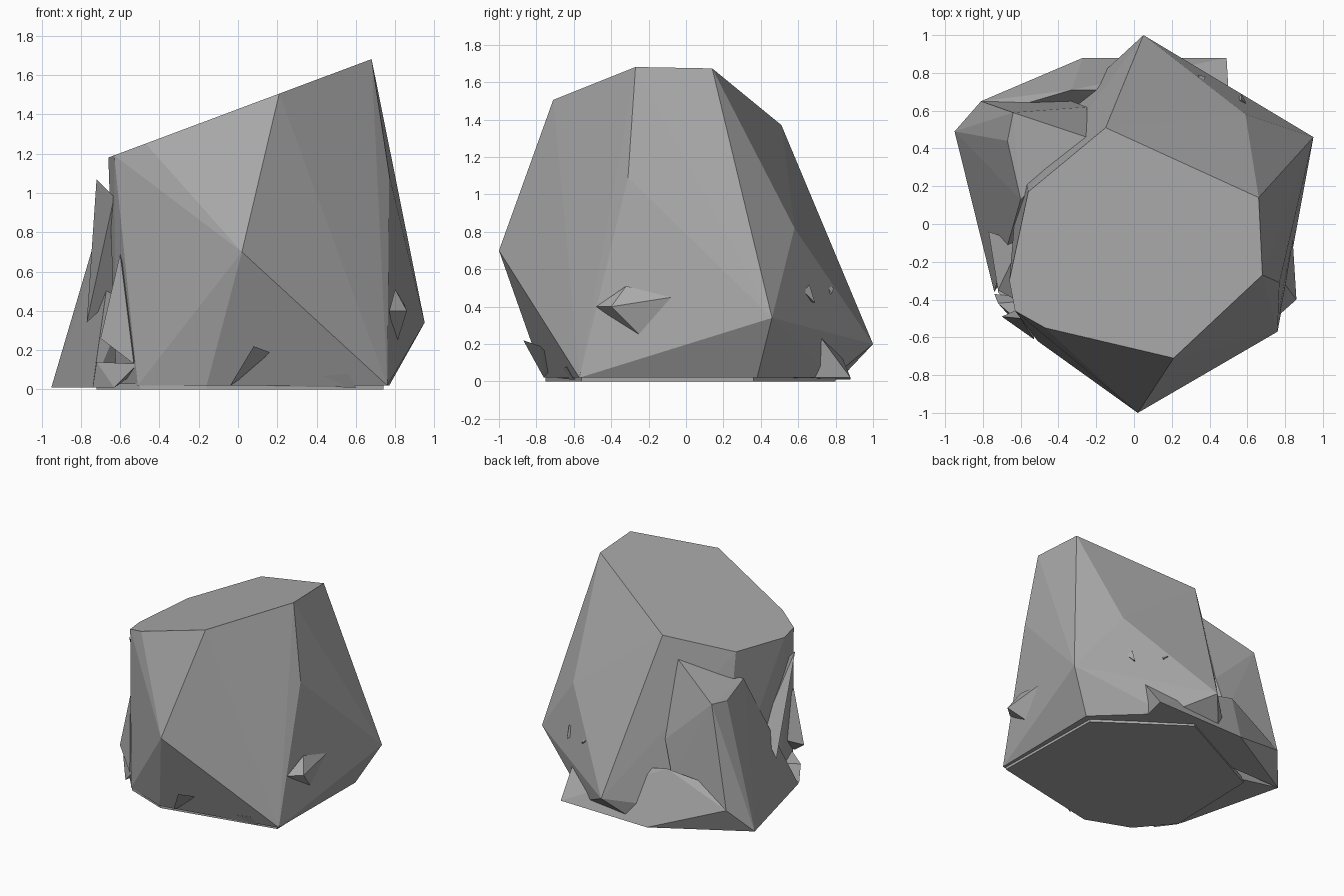
import bpy
import bmesh

old = bpy.data.objects.get("Cube")
if old:
    bpy.data.objects.remove(old)

stone = bpy.data.materials.new("grey_stone")
stone.use_nodes = True
stone.diffuse_color = (0.4, 0.4, 0.4, 1)
stone.node_tree.nodes["Principled BSDF"].inputs["Base Color"].default_value = (0.4, 0.4, 0.4, 1)


def chunk(name, corners):
    """Flat-sided stone wrapped tightly around its corner points."""
    bm = bmesh.new()
    for c in corners:
        bm.verts.new(c)
    hull = bmesh.ops.convex_hull(bm, input=bm.verts[:])
    spare = {g for g in hull["geom_interior"] + hull["geom_unused"]
             if isinstance(g, bmesh.types.BMVert)}
    bmesh.ops.delete(bm, geom=list(spare), context="VERTS")
    bmesh.ops.recalc_face_normals(bm, faces=bm.faces[:])
    mesh = bpy.data.meshes.new(name)
    bm.to_mesh(mesh)
    bm.free()
    mesh.materials.append(stone)
    ob = bpy.data.objects.new(name, mesh)
    bpy.context.collection.objects.link(ob)
    return ob


def top(x, y):
    """Point on the sloping top plane."""
    return (x, y, 1.427 + 0.374 * x)


# Main boulder: sloping top, waist corners, flat base
crown = [top(x, y) for x, y in ((.21, -.71), (.68, -.27), (.66, .14), (-.15, .51),
                                (-.56, .17), (-.66, -.3), (-.63, -.46), (-.47, -.55))]
waist = [(.02, -1, .7), (.77, -.31, 1.09), (.95, .46, .34), (.59, .58, .82), (.05, 1, .2)]
foot = [(x, y, .02) for x, y in ((.76, -.57), (.77, .38), (.35, .78), (-.1, .83),
                                 (-.6, .4), (-.62, -.3), (-.51, -.62), (-.16, -.76))]
chunk("main_boulder", crown + waist + foot)

# Tall slab leaning on the side
chunk("side_slab", [(-.25, .62, .61), (-.25, .46, 1.19), (-.64, .59, .98), (-.67, .44, .96),
                    (-.6, .13, 1), (-.81, .65, .2), (-.95, .49, .01), (-.33, .65, .35),
                    (-.74, -.36, .01), (-.3, .3, .02)])

# Low wedge along the back
chunk("back_wedge", [(.49, .88, .02), (-.27, .88, .01), (.5, .71, .25), (-.33, .71, .43),
                     (-.6, .63, .36), (-.81, .65, .2), (-.95, .49, .01), (.4, .5, .02)])

# Thin base plate
chunk("base_plate", [(x, y, z) for z in (0, .03) for x, y in
                     ((.74, -.56), (.72, .36), (.1, .8), (-.7, .4), (-.72, -.36),
                      (-.5, -.62), (-.16, -.75))])

# Splinters standing out of the surface
splinters = {
    "front_splinter": [(-.43, -.62, .75), (-.17, -.86, .5), (-.17, -.8, .3), (-.25, -.6, .45)],
    "low_front_splinter": [(-.04, -.76, .02), (.08, -.87, .22), (.16, -.78, .19), (.08, -.7, .1)],
    "front_ledge": [(-.1, -.73, .02), (.56, -.64, .08), (.6, -.6, .01), (.3, -.5, .03)],
    "left_splinter": [(.77, -.48, .4), (.8, -.32, .51), (.84, -.08, .45), (.8, -.21, .21),
                      (.86, -.4, .4)],
    "right_splinter": [(-.72, -.35, 1.07), (-.77, -.04, .34), (-.63, -.4, .98), (-.6, -.1, .5)],
    "corner_splinter": [(-.6, -.5, .69), (-.7, -.49, .26), (-.53, -.61, .13), (-.5, -.4, .3)],
    "corner_chip": [(-.74, -.37, .01), (-.72, -.42, .14), (-.51, -.6, .13), (-.63, -.52, .01),
                    (-.5, -.4, .1)],
    "high_left_chip": [(.69, .21, 1), (.71, .24, .88), (.69, .2, .92), (.62, .23, .93)],
    "back_chip": [(.57, .66, .52), (.57, .69, .42), (.6, .63, .48), (.5, .6, .45)],
    "small_back_chip": [(.36, .74, .53), (.38, .78, .47), (.34, .79, .5), (.3, .7, .45)],
}
for name, corners in splinters.items():
    chunk(name, corners)
